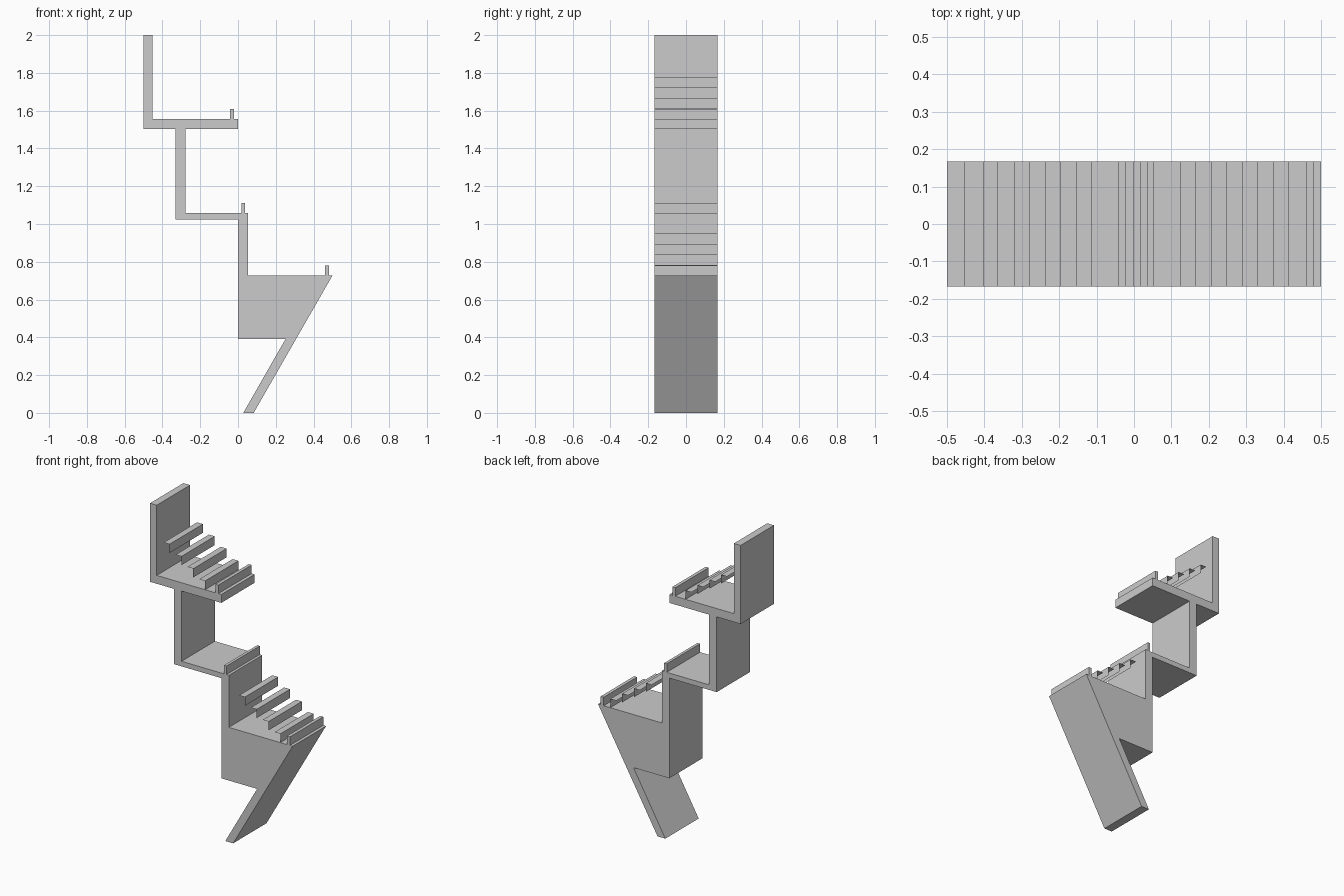
import bpy
import bmesh

if "Cube" in bpy.data.objects:
    bpy.data.objects.remove(bpy.data.objects["Cube"])

HALF = 0.167  # half of the depth along y


def sweep(name, pts, closed=True):
    """Extrude an (x, z) profile along y; open profiles make thin sheets."""
    bm = bmesh.new()
    front = [bm.verts.new((x, -HALF, z)) for x, z in pts]
    back = [bm.verts.new((x, HALF, z)) for x, z in pts]
    n = len(pts)
    for i in range(n if closed else n - 1):
        j = (i + 1) % n
        bm.faces.new((front[i], front[j], back[j], back[i]))
    if closed:
        bm.faces.new(front[::-1])
        bm.faces.new(back)
        bmesh.ops.recalc_face_normals(bm, faces=bm.faces)
        bmesh.ops.triangulate(bm, faces=[f for f in bm.faces if len(f.verts) > 4])
    mesh = bpy.data.meshes.new(name)
    bm.to_mesh(mesh)
    bm.free()
    obj = bpy.data.objects.new(name, mesh)
    bpy.context.collection.objects.link(obj)
    return obj


# Zigzag structural section: slanted leg, wedge base, walls and floors
sweep("stand_frame", [
    (0.028, 0), (0.083, 0), (0.5, 0.727), (0.053, 0.727), (0.053, 1.057),
    (-0.279, 1.057), (-0.279, 1.502), (0, 1.502), (0, 1.555),
    (-0.453, 1.555), (-0.453, 2), (-0.5, 2), (-0.5, 1.502),
    (-0.332, 1.502), (-0.332, 1.025), (0, 1.025), (0, 0.39), (0.251, 0.39),
])

# Parapets along the front of each level
for name, x, z in (("lower_parapet", 0.46, 0.727),
                   ("middle_parapet", 0.018, 1.057),
                   ("upper_parapet", -0.042, 1.555)):
    w = 0.018 if name == "middle_parapet" else 0.021
    sweep(name, [(x, z), (x + w, z), (x + w, z + 0.054), (x, z + 0.054)])

# Thin L-shaped seating steps, four per stand
for tier, x0, z0 in (("lower", 0.414, 0.727), ("upper", -0.114, 1.555)):
    for i in range(4):
        x, z = x0 - i * 0.083, z0 + i * 0.0555
        sweep(f"{tier}_step_{i + 1}",
              [(x, z), (x, z + 0.0555), (x - 0.041, z + 0.0555)], closed=False)
